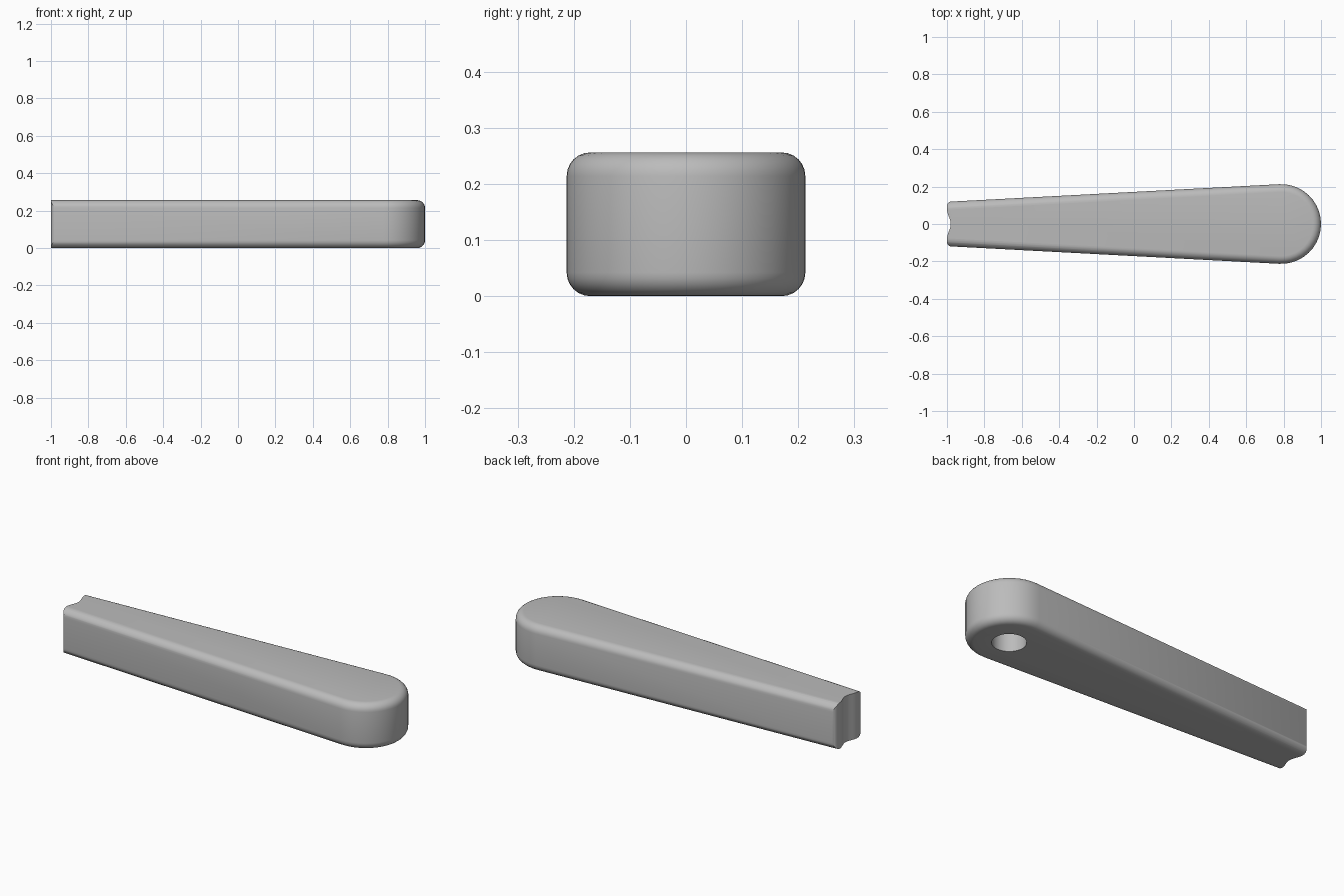
import bpy
import bmesh
from math import sin, cos, pi, atan, sqrt

if "Cube" in bpy.data.objects:
    bpy.data.objects.remove(bpy.data.objects["Cube"], do_unlink=True)

HEAD_X, HEAD_R, HEIGHT = 0.787, 0.213, 0.256
FILLET, SLOPE = 0.042, atan(0.053)

grey = bpy.data.materials.new("satin_grey")
grey.use_nodes = True
colour = (0.5, 0.5, 0.5, 1)
grey.diffuse_color = colour
grey.node_tree.nodes["Principled BSDF"].inputs["Base Color"].default_value = colour


def loft(name, rings):
    """Skin a stack of equal-length rings and cap both ends."""
    bm = bmesh.new()
    loops = [[bm.verts.new(p) for p in ring] for ring in rings]
    n = len(loops[0])
    for a, b in zip(loops, loops[1:]):
        for i in range(n):
            j = (i + 1) % n
            bm.faces.new((a[i], a[j], b[j], b[i]))
    bm.faces.new(loops[0][::-1])
    bm.faces.new(loops[-1])
    bmesh.ops.recalc_face_normals(bm, faces=bm.faces)
    mesh = bpy.data.meshes.new(name)
    bm.to_mesh(mesh)
    bm.free()
    mesh.materials.append(grey)
    obj = bpy.data.objects.new(name, mesh)
    bpy.context.collection.objects.link(obj)
    return obj


def arm_ring(inset, z, steps=20):
    """Tapered outline with a round head, offset inward by inset."""
    r, reach = HEAD_R - inset, pi / 2 + SLOPE
    pts = []
    for i in range(steps + 1):
        a = -reach + 2 * reach * i / steps
        pts.append((HEAD_X + r * cos(a), r * sin(a), z))
    x, y, _ = pts[-1]
    tail = y - (x + 1.2) * sin(SLOPE) / cos(SLOPE)
    return pts + [(-1.2, tail, z), (-1.2, -tail, z)]


def end_x(y):
    """Plan curve of the narrow end: shallow scoop with rounded corners."""
    y = abs(y)
    if y < 0.08:
        return -0.99 + 0.01 * cos(pi * y / 0.08)
    t = min(max((y - 0.095) / 0.027, 0), 1)
    return -1 + 0.027 * (1 - sqrt(1 - t * t))


def cut(target, cutter):
    cutter.hide_render = True
    mod = target.modifiers.new("cut", "BOOLEAN")
    mod.operation, mod.solver, mod.object = "DIFFERENCE", "EXACT", cutter
    bpy.context.view_layer.objects.active = target
    bpy.ops.object.modifier_apply(modifier=mod.name)
    bpy.data.objects.remove(cutter, do_unlink=True)


# Arm body with rounded lower and upper edges
steps = 6
quarter = [pi / 2 * i / steps for i in range(steps + 1)]
profile = [(FILLET * (1 - sin(a)), FILLET * (1 - cos(a))) for a in quarter]
rings = [arm_ring(d, z) for d, z in profile]
rings += [arm_ring(d, HEIGHT - z) for d, z in reversed(profile)]
arm = loft("lever_arm", rings)

# Scooped narrow end
ys = [-0.124 + 0.248 * i / 62 for i in range(63)]
plan = [(-1.4, -0.3), (end_x(-0.3), -0.3)] + [(end_x(y), y) for y in ys]
plan += [(end_x(0.3), 0.3), (-1.4, 0.3)]
cut(arm, loft("end_cutter", [[(x, y, z) for x, y in plan] for z in (-0.1, 0.4)]))

# Blind pivot hole under the head
circle = [(HEAD_X + 0.085 * cos(pi * i / 16), 0.085 * sin(pi * i / 16)) for i in range(32)]
cut(arm, loft("hole_cutter", [[(x, y, z) for x, y in circle] for z in (-0.1, 0.18)]))

bpy.ops.object.select_all(action="DESELECT")
arm.select_set(True)
bpy.context.view_layer.objects.active = arm
bpy.ops.object.shade_smooth_by_angle(angle=pi / 6)
